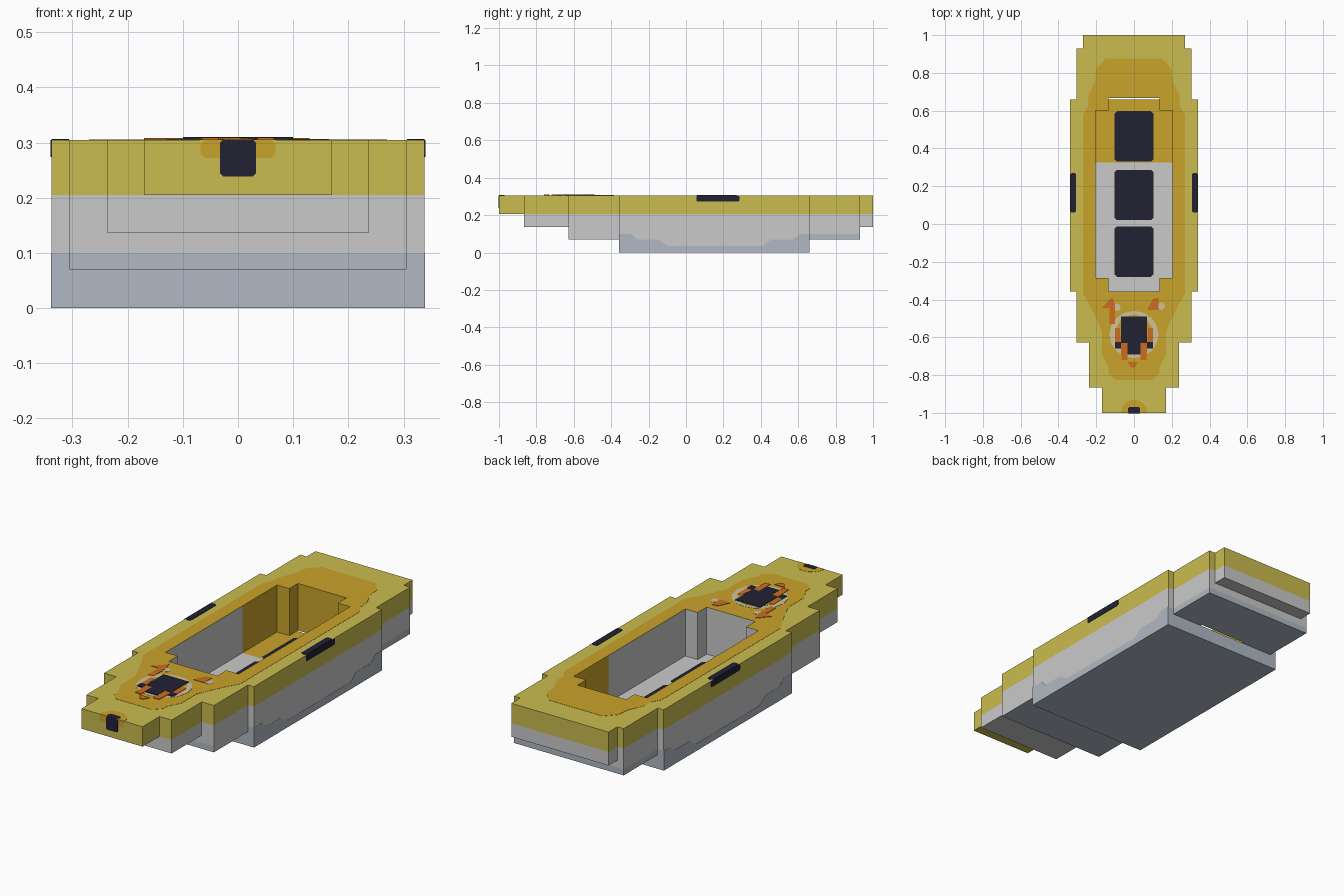
import bpy, bmesh, math
from mathutils import Vector

if "Cube" in bpy.data.objects:
    bpy.data.objects.remove(bpy.data.objects["Cube"])


def make_material(name, rgb):
    lin = [((c / 255 + 0.055) / 1.055) ** 2.4 for c in rgb] + [1.0]
    m = bpy.data.materials.new(name)
    m.use_nodes = True
    m.diffuse_color = lin
    m.node_tree.nodes["Principled BSDF"].inputs["Base Color"].default_value = lin
    return m


YELLOW = make_material("straw yellow", (202, 188, 79))
GREY = make_material("light grey", (202, 202, 202))
SLATE = make_material("blue grey", (177, 185, 195))
AMBER = make_material("amber", (202, 164, 43))
DARK = make_material("dark navy", (33, 33, 52))
RUST = make_material("rust orange", (204, 109, 31))
BEIGE = make_material("beige", (208, 196, 156))

TOP, FLOOR = 0.305, 0.07
# Hull stations: y start, y end, half width, underside height
STATIONS = [(-1.0, -0.865, 0.17, 0.205), (-0.865, -0.627, 0.237, 0.137),
            (-0.627, -0.357, 0.305, 0.07), (-0.357, 0.66, 0.338, 0.0),
            (0.66, 0.93, 0.305, 0.07), (0.93, 1.0, 0.27, 0.137)]
# Cockpit opening: y start, y end, half width
COCKPIT = [(-0.357, -0.285, 0.135), (-0.285, 0.6, 0.203), (0.6, 0.668, 0.135)]
SPLIT = 0.325


def in_cockpit(p):
    return p.z > FLOOR and any(a < p.y < b and abs(p.x) < w for a, b, w in COCKPIT)


def solid(p):
    inside = any(a < p.y < b and abs(p.x) < w and low < p.z < TOP
                 for a, b, w, low in STATIONS)
    return inside and not in_cockpit(p)


def hull_colour(c, n):
    """Slot: yellow, grey, slate, amber by place and direction."""
    if in_cockpit(c + n * 0.004):
        return 3 if c.y > SPLIT else 1
    if n.z < -0.5:
        return 2 if c.z < 0.1 else 1 if c.z < 0.2 else 0
    if c.z > 0.205:
        return 0
    if abs(n.x) > 0.5 and c.y < 0.66:
        return 1
    return 2 if c.z < 0.1 else 1


def build_hull():
    widths = {s[2] for s in STATIONS} | {c[2] for c in COCKPIT}
    lines = [sorted({s * w for w in widths for s in (-1, 1)}),
             sorted({v for s in STATIONS + COCKPIT for v in s[:2]} | {SPLIT}),
             sorted({s[3] for s in STATIONS} | {0.1, TOP})]
    bm = bmesh.new()
    cache = {}

    def vert(p):
        key = tuple(round(v, 4) for v in p)
        if key not in cache:
            cache[key] = bm.verts.new(p)
        return cache[key]

    spans = [list(zip(l, l[1:])) for l in lines]
    for sx in spans[0]:
        for sy in spans[1]:
            for sz in spans[2]:
                cell = (sx, sy, sz)
                mid = Vector([(a + b) / 2 for a, b in cell])
                if not solid(mid):
                    continue
                for axis in range(3):
                    for side in (0, 1):
                        n = Vector((0, 0, 0))
                        n[axis] = 2 * side - 1
                        c = mid.copy()
                        c[axis] = cell[axis][side]
                        if solid(c + n * 0.001):
                            continue
                        u, v = (axis + 1) % 3, (axis + 2) % 3
                        loop = []
                        for i, j in ((0, 0), (1, 0), (1, 1), (0, 1)):
                            p = c.copy()
                            p[u], p[v] = cell[u][i], cell[v][j]
                            loop.append(vert(p))
                        f = bm.faces.new(loop if side else loop[::-1])
                        f.material_index = hull_colour(c, n)
    finish("hull", bm, (YELLOW, GREY, SLATE, AMBER))


def finish(name, bm, mats):
    me = bpy.data.meshes.new(name)
    bm.to_mesh(me)
    bm.free()
    for m in mats:
        me.materials.append(m)
    ob = bpy.data.objects.new(name, me)
    bpy.context.collection.objects.link(ob)
    return ob


def plate(name, outline, axis, at, mat, thick=0.002, mirror=False):
    """Thin painted plate; the outline lies in the plane across the axis."""
    bm = bmesh.new()
    place = {"x": lambda u, v: (at, u, v), "y": lambda u, v: (u, at, v),
             "z": lambda u, v: (u, v, at)}[axis]
    f = bm.faces.new([bm.verts.new(place(u, v)) for u, v in outline])
    ext = bmesh.ops.extrude_face_region(bm, geom=[f])
    shift = Vector((0, 0, 0))
    shift["xyz".index(axis)] = thick
    bmesh.ops.translate(bm, vec=shift,
                        verts=[g for g in ext["geom"] if isinstance(g, bmesh.types.BMVert)])
    bmesh.ops.recalc_face_normals(bm, faces=bm.faces)
    ob = finish(name, bm, (mat,))
    if mirror:
        ob.modifiers.new("mirror", "MIRROR").use_clip = True
    return ob


def rect(u0, u1, v0, v1, c=0.0):
    """Rectangle with cut corners."""
    if not c:
        return [(u0, v0), (u1, v0), (u1, v1), (u0, v1)]
    return [(u0 + c, v0), (u1 - c, v0), (u1, v0 + c), (u1, v1 - c),
            (u1 - c, v1), (u0 + c, v1), (u0, v1 - c), (u0, v0 + c)]


def ellipse(cu, cv, ru, rv, n=16, turn=math.tau):
    count = n if turn == math.tau else n + 1
    return [(cu + ru * math.cos(turn * i / n), cv + rv * math.sin(turn * i / n))
            for i in range(count)]


build_hull()

# Amber deck around the cockpit
outer = [(0, 0.875), (0.15, 0.875), (0.2, 0.82), (0.205, 0.76), (0.24, 0.68),
         (0.245, 0.62), (0.27, 0.58), (0.27, -0.37), (0.235, -0.43), (0.205, -0.49),
         (0.17, -0.57), (0.17, -0.69), (0.135, -0.76), (0.135, -0.79),
         (0.1, -0.825), (0, -0.825)]
inner = [(0, COCKPIT[0][0])]
for a, b, w in COCKPIT:
    inner += [(w, a), (w, b)]
inner.append((0, COCKPIT[-1][1]))
plate("deck_panel", outer + inner, "z", TOP, AMBER, 0.001, mirror=True)

# Waterline paint on the long sides
plate("waterline", [(-0.357, 0), (0.66, 0), (0.66, 0.1), (0.61, 0.1), (0.57, 0.07),
                    (0.455, 0.07), (0.41, 0.036), (-0.1, 0.036), (-0.15, 0.07),
                    (-0.26, 0.07), (-0.29, 0.1), (-0.357, 0.1)],
      "x", 0.338, SLATE, 0.001, mirror=True)

# Seats on the cockpit floor
for i, y in enumerate((-0.28, 0.02, 0.33)):
    plate(f"seat_{i + 1}", rect(-0.102, 0.102, y, y + 0.267, 0.012), "z", FLOOR, DARK)

# Rowlocks on both gunwales
plate("rowlock_side", rect(0.055, 0.285, 0.274, TOP, 0.005), "x", 0.338, DARK, mirror=True)
plate("rowlock_top", rect(0.306, 0.338, 0.06, 0.27, 0.008), "z", TOP, DARK, mirror=True)

# Bow fitting with its amber surround
plate("bow_surround_top", ellipse(0, -1, 0.07, 0.07, 8, math.pi), "z", TOP, AMBER, 0.001)
plate("bow_surround_front", rect(-0.068, 0.068, 0.272, TOP, 0.008), "y", -1, AMBER, -0.001)
plate("bow_fitting_top", rect(-0.033, 0.033, -1, -0.97, 0.008), "z", TOP, DARK)
plate("bow_fitting_front", rect(-0.033, 0.033, 0.239, TOP, 0.006), "y", -1, DARK, -0.002)

# Painted bow decoration
plate("bow_ring", ellipse(0, -0.585, 0.13, 0.125), "z", TOP, BEIGE, 0.002)
plate("bow_disc", ellipse(0, -0.585, 0.1, 0.105), "z", TOP, AMBER, 0.003)
plate("bow_patch", [(-0.07, -0.49), (0.07, -0.49), (0.07, -0.63), (0.035, -0.63),
                    (0.035, -0.69), (-0.035, -0.69), (-0.035, -0.63), (-0.07, -0.63)],
      "z", TOP, DARK, 0.005)
plate("bow_corner", rect(0.07, 0.1, -0.66, -0.625), "z", TOP, DARK, 0.005, mirror=True)
plate("bow_prong", [(0.035, -0.63), (0.07, -0.63), (0.075, -0.55), (0.1, -0.55),
                    (0.1, -0.625), (0.07, -0.66), (0.065, -0.72), (0.035, -0.72)],
      "z", TOP, RUST, 0.004, mirror=True)
plate("bow_tip", [(-0.035, -0.73), (0.02, -0.73), (0.005, -0.76), (-0.015, -0.76)],
      "z", TOP, RUST, 0.004)
plate("bow_dot", ellipse(0.145, -0.435, 0.02, 0.02, 8), "z", TOP, BEIGE, 0.002)
plate("bow_dot_right", ellipse(-0.09, -0.44, 0.02, 0.02, 8), "z", TOP, BEIGE, 0.002)
plate("bow_mark_left", [(0.07, -0.455), (0.13, -0.455), (0.13, -0.39), (0.1, -0.395)],
      "z", TOP, RUST, 0.003)
plate("bow_mark_right", [(-0.17, -0.445), (-0.115, -0.385), (-0.1, -0.43),
                         (-0.1, -0.53), (-0.13, -0.53), (-0.13, -0.445)],
      "z", TOP, RUST, 0.003)
